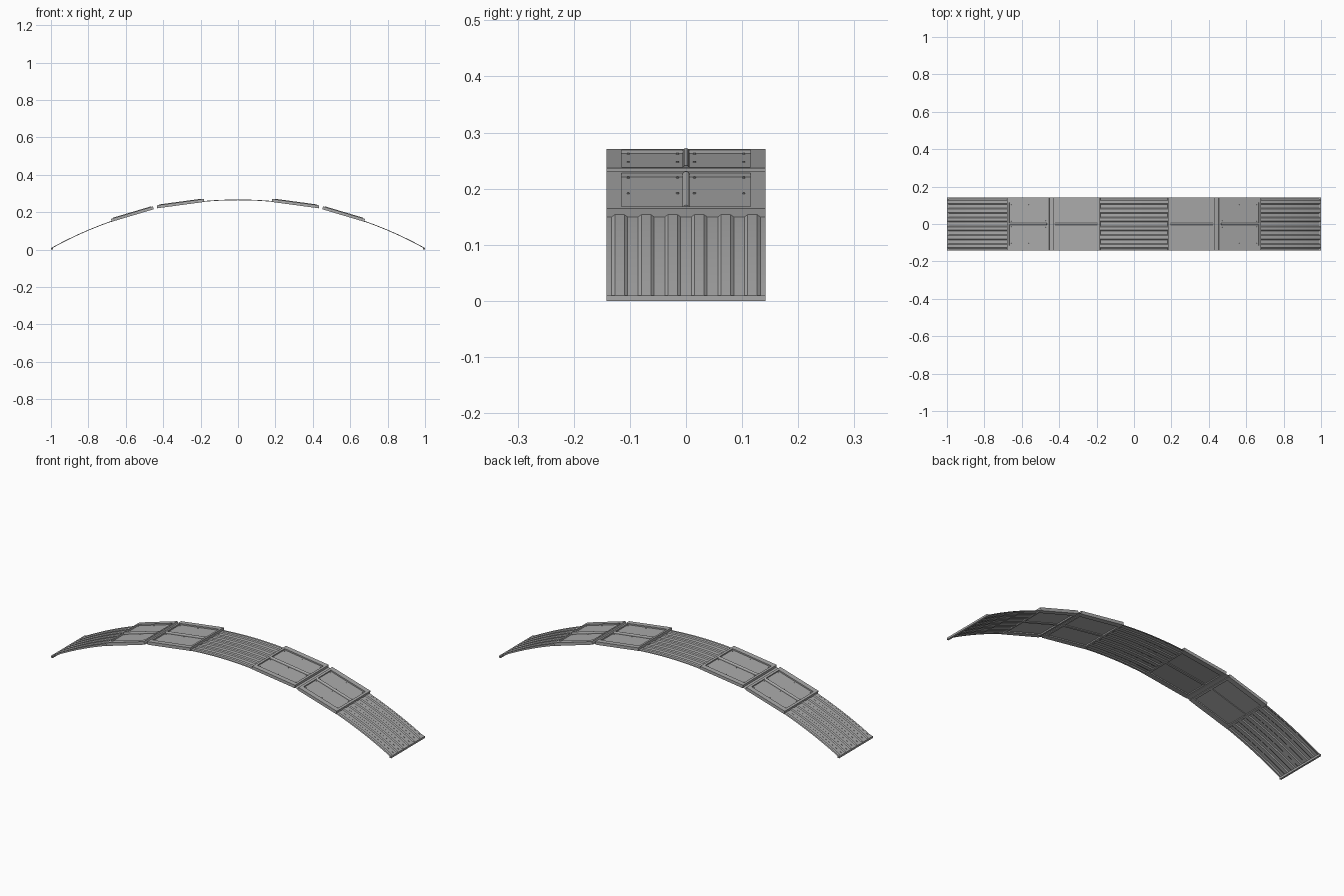
import bpy, bmesh
from math import sqrt, asin, sin, cos, atan2
from mathutils import Matrix, Vector

if "Cube" in bpy.data.objects:
    bpy.data.objects.remove(bpy.data.objects["Cube"])

HALF = 0.142          # half depth of the roof
RADIUS, CROWN = 2.053, 0.264


def material(name, value):
    mat = bpy.data.materials.new(name)
    mat.use_nodes = True
    col = (value, value, value, 1)
    mat.diffuse_color = col
    mat.node_tree.nodes["Principled BSDF"].inputs["Base Color"].default_value = col
    return mat


STEEL = material("grey_steel", 0.4)


def finish(bm, name):
    bmesh.ops.recalc_face_normals(bm, faces=bm.faces)
    mesh = bpy.data.meshes.new(name)
    bm.to_mesh(mesh)
    bm.free()
    mesh.materials.append(STEEL)
    obj = bpy.data.objects.new(name, mesh)
    bpy.context.collection.objects.link(obj)
    return obj


def box(bm, lo, hi, frame=Matrix()):
    lo, hi = Vector(lo), Vector(hi)
    size = Matrix.Diagonal((*(hi - lo), 1))
    bmesh.ops.create_cube(bm, size=1, matrix=frame @ Matrix.Translation((lo + hi) / 2) @ size)


# Cross-section of the trapezoid ribs
def rib_profile(count=6, height=0.004):
    pitch = 2 * HALF / count
    pts = [(-HALF, 0)]
    for i in range(count):
        y = -HALF + i * pitch
        pts += [(y + pitch * t, h) for t, h in
                ((0.2, 0), (0.32, height), (0.68, height), (0.8, 0))]
    return pts + [(HALF, 0)]


# Curved sheet swept along the arc between two x positions
def arc_sheet(name, x0, x1, profile, steps):
    bm = bmesh.new()
    a0, a1 = asin(x0 / RADIUS), asin(x1 / RADIUS)
    rows = []
    for i in range(steps + 1):
        a = a0 + (a1 - a0) * i / steps
        rows.append([bm.verts.new(((RADIUS + h) * sin(a), y,
                                   CROWN - RADIUS + (RADIUS + h) * cos(a)))
                     for y, h in profile])
    for r, s in zip(rows, rows[1:]):
        for j in range(len(r) - 1):
            bm.faces.new((r[j], s[j], s[j + 1], r[j + 1]))
    obj = finish(bm, name)
    bpy.ops.object.select_all(action="DESELECT")
    obj.select_set(True)
    bpy.context.view_layer.objects.active = obj
    bpy.ops.object.shade_smooth_by_angle(angle=0.3)
    return obj


# Framed hatch panel: local x runs down the slope, local z is its normal
def hatch(name, start, end, side):
    (xa, za), (xb, zb) = start, end
    length = sqrt((xb - xa) ** 2 + (zb - za) ** 2)
    frame = (Matrix.Diagonal((side, 1, 1, 1)) @ Matrix.Translation((xa, 0, za))
             @ Matrix.Rotation(atan2(za - zb, xb - xa), 4, "Y"))
    rail, top, pane_top = 0.012, 0.016, 0.009
    inner = HALF - 0.027

    bm = bmesh.new()
    for s in (-1, 1):
        y = sorted((s * inner, s * HALF))
        box(bm, (0, y[0], 0), (length, y[1], top), frame)
    for u in (0, length - rail):
        box(bm, (u, -inner, 0), (u + rail, inner, top), frame)
    finish(bm, name + "_frame")

    bm = bmesh.new()
    box(bm, (rail, -inner, pane_top - 0.003), (length - rail, inner, pane_top), frame)
    finish(bm, name + "_pane")

    # Rounded divider bar through the middle
    bm = bmesh.new()
    bar = frame @ Matrix.Translation((length / 2, 0, 0.0125)) @ Matrix.Rotation(1.5708, 4, "Y")
    bmesh.ops.create_cone(bm, cap_ends=True, segments=12, radius1=0.0065, radius2=0.0065,
                          depth=length - 2 * rail, matrix=bar)
    box(bm, (rail, -0.0065, 0.002), (length - rail, 0.0065, 0.0125), frame)
    finish(bm, name + "_divider")

    # Bolts along both edges of each pane
    bm = bmesh.new()
    for y in (-0.103, -0.015, 0.015, 0.103):
        for u in (0.02, length / 2, length - 0.02):
            spot = frame @ Matrix.Translation((u, y, pane_top + 0.001))
            bmesh.ops.create_cone(bm, cap_ends=True, segments=8, radius1=0.0025,
                                  radius2=0.0025, depth=0.002, matrix=spot)
    finish(bm, name + "_bolts")


ribs = rib_profile()
flat = [(-HALF, 0.006), (HALF, 0.006)]
arc_sheet("ridge_sheet", -0.182, 0.182, ribs, 12)
for side, word in ((1, "left"), (-1, "right")):
    arc_sheet(word + "_eave_sheet", side * 0.67, side * 0.997, ribs, 12)
    arc_sheet(word + "_joint_strip", side * 0.425, side * 0.46, flat, 2)
    hatch(word + "_upper_hatch", (0.18, 0.255), (0.432, 0.221), side)
    hatch(word + "_lower_hatch", (0.450, 0.216), (0.675, 0.149), side)
    # Eave bar along the foot of the roof
    bm = bmesh.new()
    x = sorted((side * 0.99, side))
    box(bm, (x[0], -HALF, 0), (x[1], HALF, 0.01))
    finish(bm, word + "_eave_bar")
